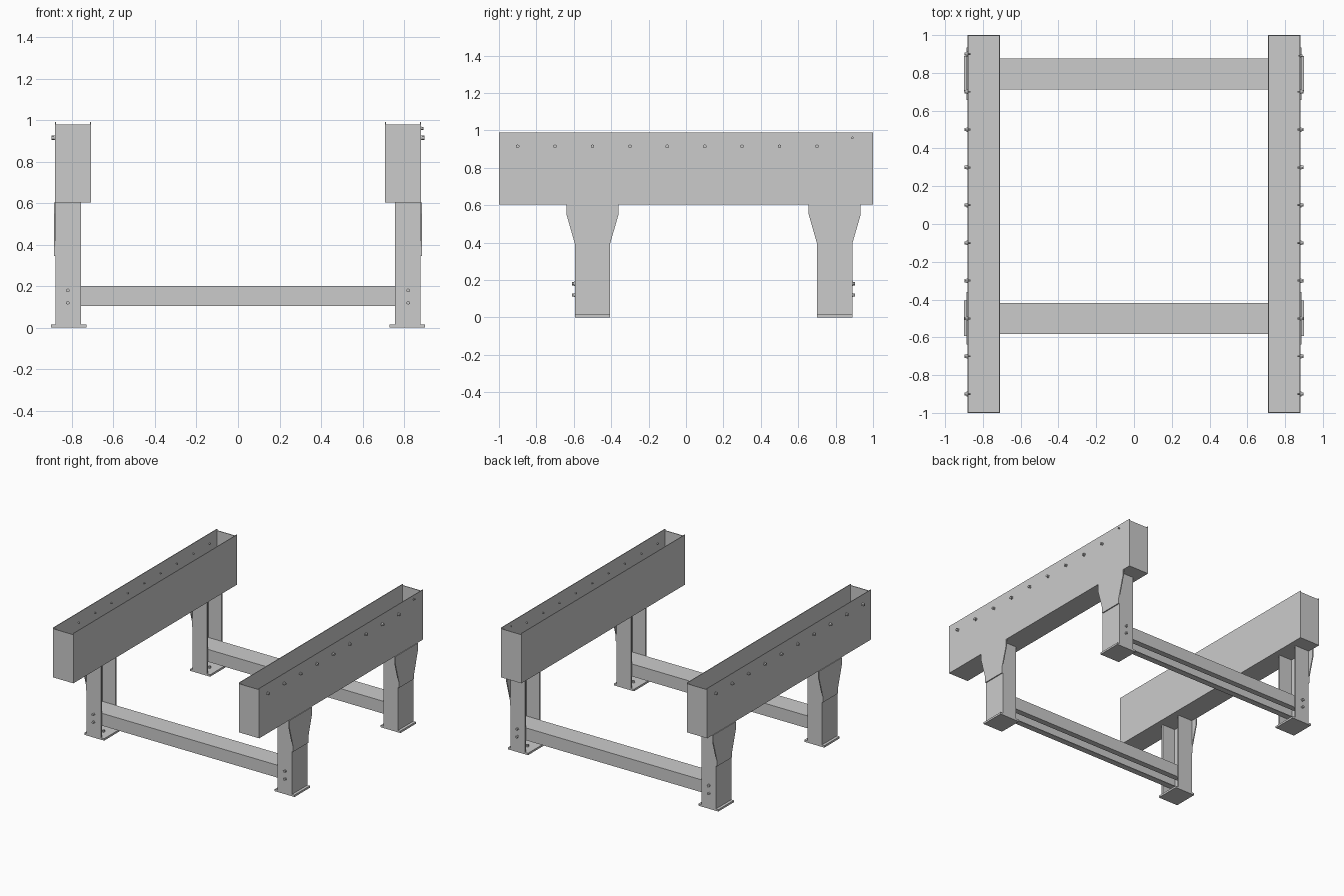
import bpy, bmesh, math
from mathutils import Matrix, Vector

if "Cube" in bpy.data.objects:
    bpy.data.objects.remove(bpy.data.objects["Cube"])


def prism(name, pts, axis, lo, hi):
    """Extrude a 2D profile along an axis (other two axes in x, y, z order)."""
    bm = bmesh.new()

    def place(p, t):
        c = list(p)
        c.insert(axis, t)
        return bm.verts.new(c)
    a = [place(p, lo) for p in pts]
    b = [place(p, hi) for p in pts]
    n = len(pts)
    bm.faces.new(a)
    bm.faces.new(b)
    for i in range(n):
        bm.faces.new((a[i], a[(i + 1) % n], b[(i + 1) % n], b[i]))
    bmesh.ops.recalc_face_normals(bm, faces=bm.faces[:])
    return finish(name, bm)


def finish(name, bm):
    me = bpy.data.meshes.new(name)
    bm.to_mesh(me)
    bm.free()
    ob = bpy.data.objects.new(name, me)
    bpy.context.collection.objects.link(ob)
    return ob


def rect(u0, u1, v0, v1):
    return [(u0, v0), (u1, v0), (u1, v1), (u0, v1)]


def bolts(name, items):
    """Each item is (base position, outward direction, size): washer, hex head, shank."""
    bm = bmesh.new()
    for pos, direction, s in items:
        d = Vector(direction)
        rot = d.to_track_quat('Z', 'Y').to_matrix().to_4x4()
        for r, z0, z1, seg in ((0.012, 0, 0.004, 12), (0.010, 0.004, 0.016, 6),
                               (0.005, -0.016, 0, 8)):
            m = Matrix.Translation(Vector(pos) + d * (z0 + z1) / 2 * s) @ rot
            bmesh.ops.create_cone(bm, cap_ends=True, segments=seg, radius1=r * s,
                                  radius2=r * s, depth=(z1 - z0) * s, matrix=m)
    return finish(name, bm)


X_IN, X_OUT, Z_LOW, Z_TOP, T = 0.709, 0.882, 0.604, 0.99, 0.005
LEGS = ((-0.5, -1), (0.795, 1))        # leg centre in y, bolted side

for side, sx in (("left", -1), ("right", 1)):
    # open-topped rail trough
    prof = [(X_IN, Z_TOP), (X_IN, Z_LOW), (X_OUT, Z_LOW), (X_OUT, Z_TOP),
            (X_OUT - T, Z_TOP), (X_OUT - T, Z_LOW + T), (X_IN + T, Z_LOW + T), (X_IN + T, Z_TOP)]
    prism(side + "_rail", [(sx * u, v) for u, v in prof], 1, -1, 1)

    # end plates closing the trough
    for end, sy in (("front", -1), ("back", 1)):
        prism(f"{side}_{end}_end_plate",
              rect(sx * (X_IN + T), sx * (X_OUT - T), Z_LOW + T, 0.98),
              1, sy * 1.0, sy * 0.994)

    # row of bolts along the outer wall
    ys = [-0.9 + 0.2 * i for i in range(10 if sx < 0 else 9)]
    row = [((sx * X_OUT, y, 0.915), (sx, 0, 0), 1) for y in ys]
    if sx > 0:
        row.append(((X_OUT, 0.89, 0.96), (1, 0, 0), 0.7))
    bolts(side + "_rail_bolts", row)

    for (cy, by), end in zip(LEGS, ("front", "back")):
        tag = f"{side}_{end}"
        # leg channel, open towards the middle
        h, t = 0.094, 0.012
        prof = [(0.756, -h), (0.879, -h), (0.879, h), (0.756, h),
                (0.756, h - t), (0.879 - t, h - t), (0.879 - t, t - h), (0.756, t - h)]
        prism(tag + "_leg", [(sx * u, cy + v) for u, v in prof], 2, 0.015, 0.604)

        # foot plate with its anchor bolt
        prism(tag + "_foot_plate", rect(sx * 0.73, sx * 0.9, cy - h, cy + h), 2, 0, 0.015)
        bolts(tag + "_anchor_bolt", [((sx * 0.8, cy, 0.015), (0, 0, 1), 0.9)])

        # flared gusset plate on the outside of the leg
        half = [(0.093, 0.345), (0.093, 0.39), (0.139, 0.55), (0.139, 0.604)]
        prof = half + [(-u, v) for u, v in reversed(half)]
        prism(tag + "_gusset", [(cy + u, v) for u, v in prof], 0, sx * 0.879, sx * 0.887)

        # bolts holding the cross beam
        bolts(tag + "_leg_bolts",
              [((sx * 0.82, cy + by * h, z), (0, by, 0), 0.9) for z in (0.12, 0.18)])

# cross beams: lipped channels open at the bottom
for (cy, by), end in zip(LEGS, ("front", "back")):
    w, t, lip, z0, z1 = 0.082, 0.006, 0.045, 0.104, 0.2
    half = [(w - lip, z0 + t), (w - lip, z0), (w, z0), (w, z1)]
    inner = [(w - t, z1 - t), (w - t, z0 + t)]
    prof = (half + [(-u, v) for u, v in reversed(half)]
            + [(-u, v) for u, v in reversed(inner)] + inner)
    prism(end + "_cross_beam", [(cy + u, v) for u, v in prof], 0, -0.866, 0.866)
